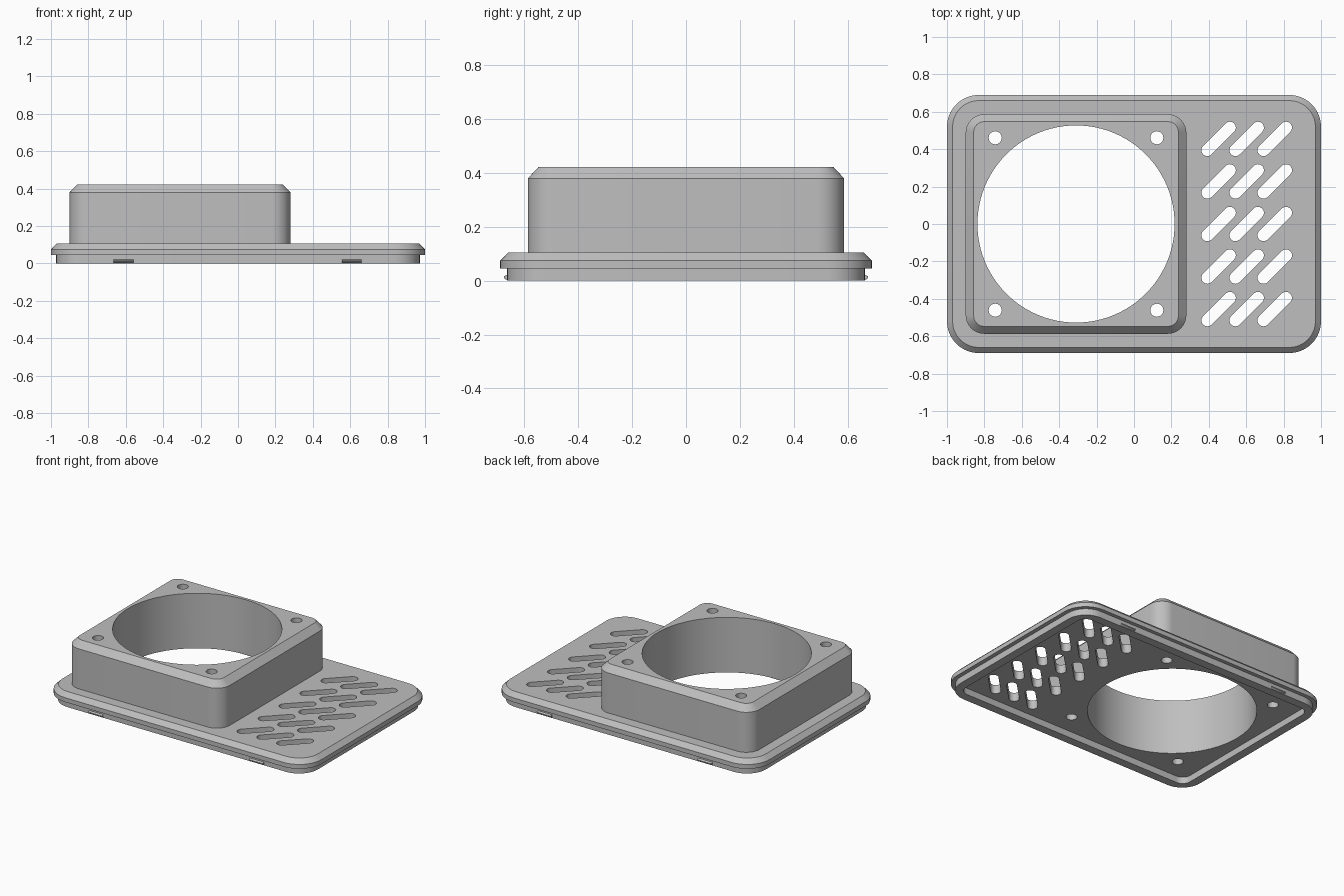
import bpy
import bmesh
from math import cos, sin, pi
from mathutils import Matrix, Vector

default = bpy.data.objects.get("Cube")
if default:
    bpy.data.objects.remove(default, do_unlink=True)

grey = bpy.data.materials.new("plain grey")
grey.use_nodes = True
GREY = (0.52, 0.52, 0.52, 1)
grey.diffuse_color = GREY
grey.node_tree.nodes["Principled BSDF"].inputs["Base Color"].default_value = GREY


def rounded_rect(hx, hy, r, steps=10):
    """Outline of a rounded rectangle, counter-clockwise."""
    pts = []
    for q, (sx, sy) in enumerate([(1, 1), (-1, 1), (-1, -1), (1, -1)]):
        for i in range(steps + 1):
            a = (q + i / steps) * pi / 2
            pts.append((sx * (hx - r) + r * cos(a), sy * (hy - r) + r * sin(a)))
    return pts


def loft(bm, rings, centre=(0, 0), turn=0):
    """Closed solid through (outline, z) rings, bottom to top."""
    place = Matrix.Translation((*centre, 0)) @ Matrix.Rotation(turn, 4, "Z")
    loops = [[bm.verts.new(place @ Vector((x, y, z))) for x, y in pts] for pts, z in rings]
    for a, b in zip(loops, loops[1:]):
        for i in range(len(a)):
            j = (i + 1) % len(a)
            bm.faces.new((a[i], a[j], b[j], b[i]))
    bm.faces.new(loops[0][::-1])
    bm.faces.new(loops[-1])


def finish(name, bm):
    mesh = bpy.data.meshes.new(name)
    bm.to_mesh(mesh)
    bm.free()
    mesh.materials.append(grey)
    obj = bpy.data.objects.new(name, mesh)
    bpy.context.collection.objects.link(obj)
    return obj


def solid(name, rings, centre=(0, 0)):
    bm = bmesh.new()
    loft(bm, rings, centre)
    return finish(name, bm)


def prism(bm, outline, centre, turn=0, low=-0.1, high=0.6):
    loft(bm, [(outline, low), (outline, high)], centre, turn)


def cut(obj, cutter):
    mod = obj.modifiers.new("cut", "BOOLEAN")
    mod.operation = "DIFFERENCE"
    mod.solver = "EXACT"
    mod.object = cutter
    bpy.context.view_layer.objects.active = obj
    bpy.ops.object.modifier_apply(modifier=mod.name)


HX, HY = 1.0, 0.69
FAN_X = -0.31

# Chamfered cover plate
plate = solid("cover_plate", [
    (rounded_rect(HX, HY, 0.17), 0.045),
    (rounded_rect(HX, HY, 0.17), 0.075),
    (rounded_rect(HX - 0.03, HY - 0.03, 0.14), 0.105)])

# Raised fan housing
housing = solid("fan_housing", [
    (rounded_rect(0.59, 0.587, 0.1), 0.09),
    (rounded_rect(0.59, 0.587, 0.1), 0.38),
    (rounded_rect(0.547, 0.547, 0.055), 0.423)], (FAN_X, 0))

# Locating lip under the plate
lip_outline = rounded_rect(0.972, 0.664, 0.142)
lip = solid("locating_lip", [(lip_outline, 0), (lip_outline, 0.05)])

# Cutter: fan opening and four screw holes
bm = bmesh.new()
prism(bm, rounded_rect(0.527, 0.527, 0.527, 24), (FAN_X, 0))
for sx in (-1, 1):
    for sy in (-1, 1):
        prism(bm, rounded_rect(0.035, 0.035, 0.035, 6), (FAN_X + sx * 0.432, sy * 0.461))
fan_cutter = finish("fan_cutter", bm)

# Cutter: diagonal vent slots
bm = bmesh.new()
for col in range(3):
    for row in range(-2, 3):
        prism(bm, rounded_rect(0.117, 0.032, 0.032, 6),
              (0.4525 + col * 0.15, row * 0.2275), pi / 4)
slot_cutter = finish("slot_cutter", bm)

# Cutter: recess inside the lip
bm = bmesh.new()
prism(bm, rounded_rect(0.912, 0.604, 0.06), (0, 0))
recess_cutter = finish("recess_cutter", bm)

for target, cutter in ((plate, fan_cutter), (housing, fan_cutter),
                       (plate, slot_cutter), (lip, recess_cutter)):
    cut(target, cutter)
for cutter in (fan_cutter, slot_cutter, recess_cutter):
    bpy.data.objects.remove(cutter, do_unlink=True)

# Small wedge-shaped snap tabs on the long sides of the lip
for side, sy in (("front", -1), ("back", 1)):
    for end, x in (("right", -0.613), ("left", 0.608)):
        bm = bmesh.new()
        base = rounded_rect(0.053, 0.01, 0.001, 1)
        nose = rounded_rect(0.053, 0.02, 0.001, 1)
        loft(bm, [(base, 0.003), (nose, 0.009), (nose, 0.016), (base, 0.022)], (x, sy * 0.656))
        finish(f"{side}_{end}_snap_tab", bm)

# Smooth rounded walls, crisp chamfers
for obj in bpy.context.view_layer.objects:
    if obj.type == "MESH" and grey.name in obj.data.materials:
        bpy.ops.object.select_all(action="DESELECT")
        obj.select_set(True)
        bpy.context.view_layer.objects.active = obj
        bpy.ops.object.shade_smooth_by_angle(angle=pi / 6)
